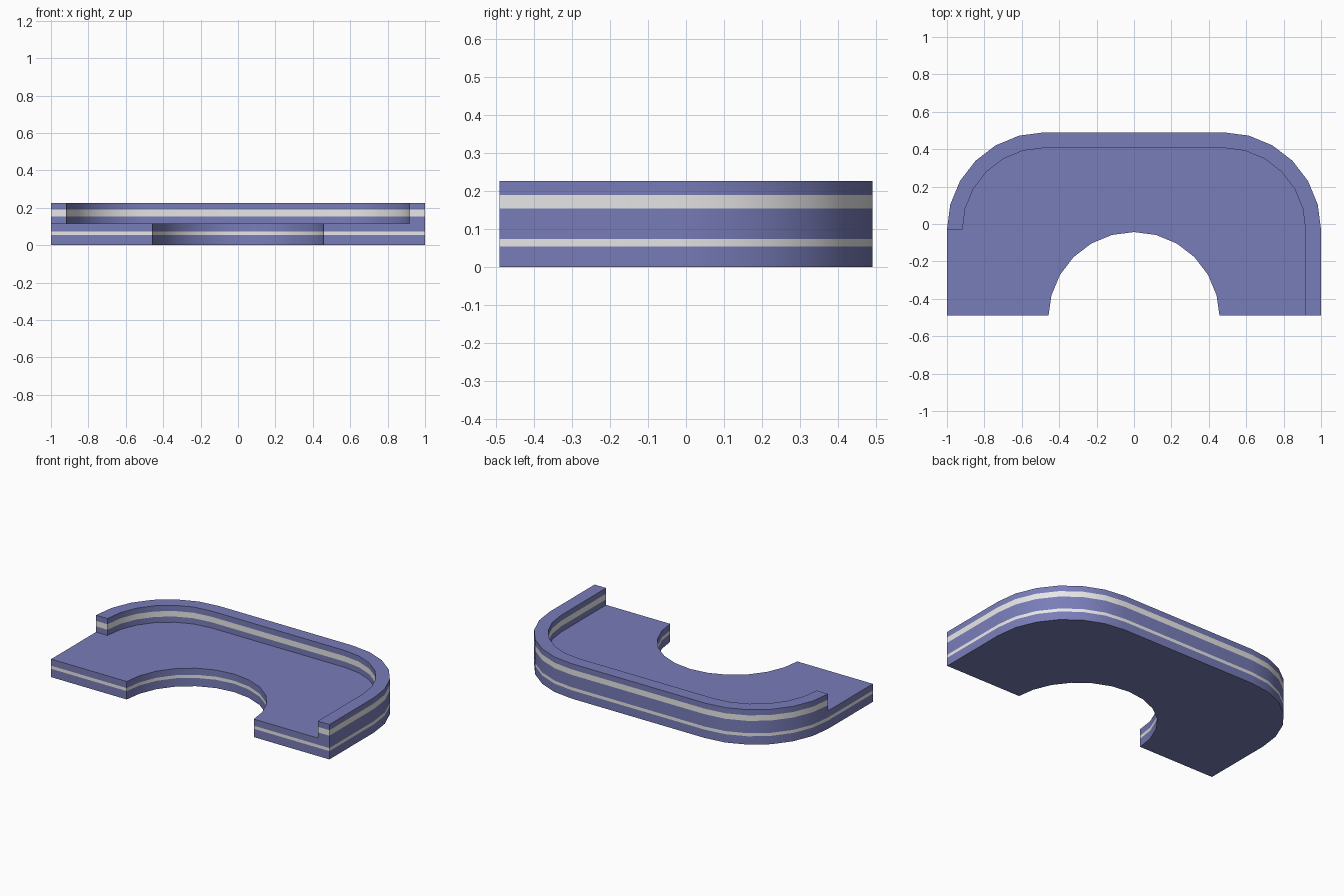
import bpy, bmesh
from math import cos, sin, radians

cube = bpy.data.objects.get("Cube")
if cube:
    bpy.data.objects.remove(cube)


def make_material(name, color):
    mat = bpy.data.materials.new(name)
    mat.use_nodes = True
    mat.diffuse_color = color
    mat.node_tree.nodes["Principled BSDF"].inputs["Base Color"].default_value = color
    return mat


BLUE = make_material("slate_blue", (0.19, 0.205, 0.485, 1))
GREY = make_material("light_grey", (0.8, 0.8, 0.8, 1))

FRONT = -0.49       # y of the front edge
CORNER_X = 0.48     # centres of the rounded back corners
CORNER_Y = -0.03


def arc(cx, cy, r, start, end, steps):
    angles = [radians(start + (end - start) * i / steps) for i in range(steps + 1)]
    return [(cx + r * cos(a), cy + r * sin(a)) for a in angles]


def rounded_back(r):
    """Both rounded corners, from the +x side round to the -x side."""
    return (arc(CORNER_X, CORNER_Y, r, 0, 90, 6)
            + arc(-CORNER_X, CORNER_Y, r, 90, 180, 6))


def banded_prism(name, outline, levels):
    """Extrude an outline through z levels; the middle band is grey."""
    bm = bmesh.new()
    rings = [[bm.verts.new((x, y, z)) for x, y in outline] for z in levels]
    n = len(outline)
    for band, (low, high) in enumerate(zip(rings, rings[1:])):
        for i in range(n):
            j = (i + 1) % n
            face = bm.faces.new((low[i], low[j], high[j], high[i]))
            face.material_index = band % 2
    bm.faces.new(rings[0][::-1])
    bm.faces.new(rings[-1])
    bmesh.ops.recalc_face_normals(bm, faces=bm.faces)
    mesh = bpy.data.meshes.new(name)
    bm.to_mesh(mesh)
    bm.free()
    mesh.materials.append(BLUE)
    mesh.materials.append(GREY)
    obj = bpy.data.objects.new(name, mesh)
    bpy.context.collection.objects.link(obj)
    bpy.ops.object.select_all(action='DESELECT')
    obj.select_set(True)
    bpy.context.view_layer.objects.active = obj
    bpy.ops.object.shade_smooth_by_angle(angle=radians(30))
    return obj


# Counter slab with a round cut-out in the front
outer = rounded_back(0.52)
cutout = [(x, max(y, FRONT)) for x, y in arc(0, -0.5, 0.457, 180, 0, 12)]
slab = [(1, FRONT)] + outer + [(-1, FRONT)] + cutout
banded_prism("counter_slab", slab, (0, 0.054, 0.074, 0.117))

# Raised rim: full length on the left side, ending at the corner on the right
inner = rounded_back(0.437)
rim = [(1, FRONT)] + outer + inner[::-1] + [(inner[0][0], FRONT)]
banded_prism("raised_rim", rim, (0.117, 0.154, 0.19, 0.227))
